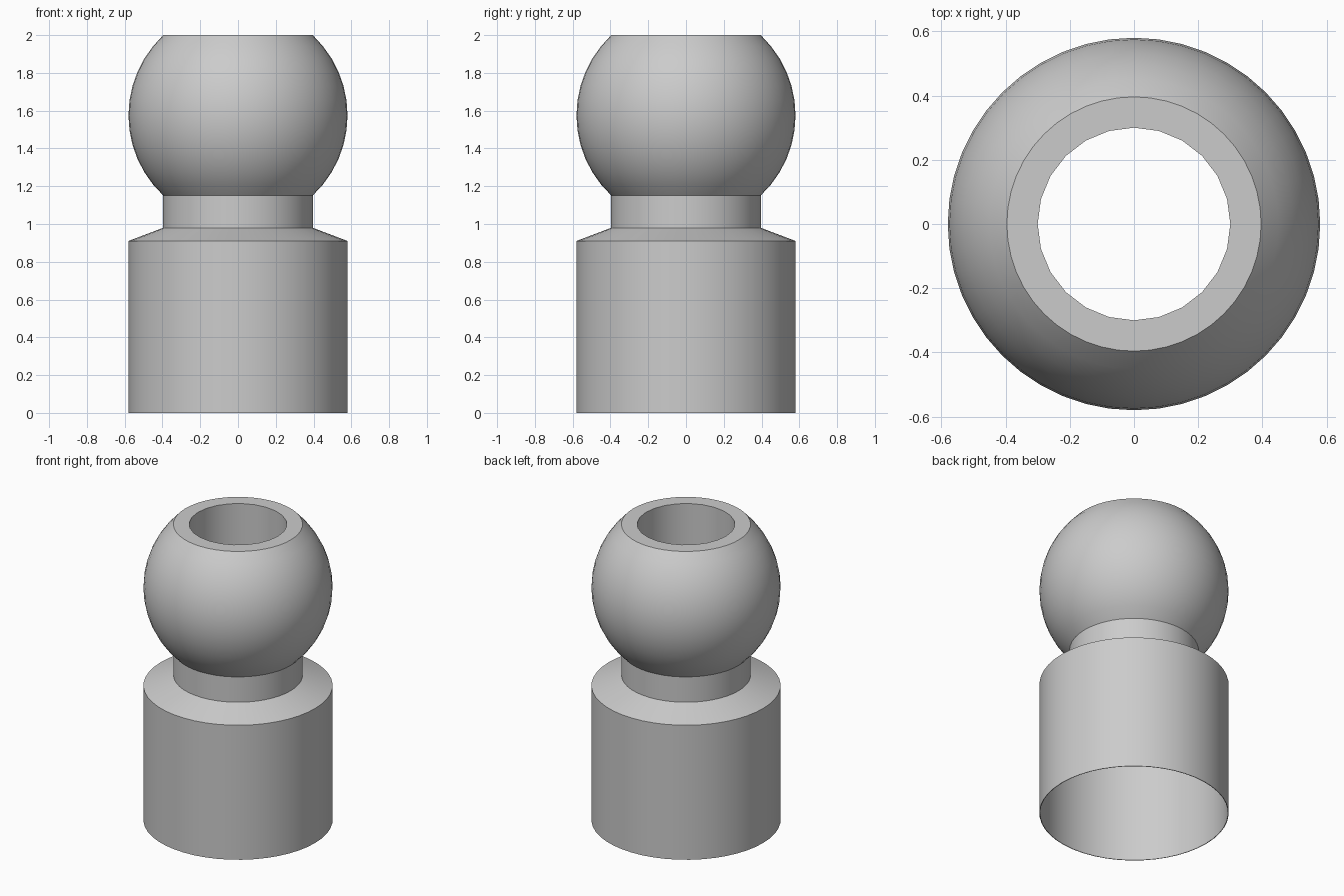
import bpy, bmesh, math

cube = bpy.data.objects.get("Cube")
if cube:
    bpy.data.objects.remove(cube, do_unlink=True)

grey = bpy.data.materials.new("plain_grey")
grey.use_nodes = True
grey.diffuse_color = (0.6, 0.6, 0.6, 1)
grey.node_tree.nodes["Principled BSDF"].inputs["Base Color"].default_value = (0.6, 0.6, 0.6, 1)


def lathe(name, profile, sides):
    """Closed solid turned around z from (radius, height) points, bottom to top."""
    bm = bmesh.new()
    rings = []
    for r, z in profile:
        rings.append([bm.verts.new((r * math.cos(math.tau * i / sides),
                                    r * math.sin(math.tau * i / sides), z))
                      for i in range(sides)])
    for low, high in zip(rings, rings[1:]):
        for i in range(sides):
            j = (i + 1) % sides
            bm.faces.new((low[i], low[j], high[j], high[i]))
    bm.faces.new(rings[0][::-1])
    bm.faces.new(rings[-1])
    mesh = bpy.data.meshes.new(name)
    bm.to_mesh(mesh)
    bm.free()
    mesh.materials.append(grey)
    obj = bpy.data.objects.new(name, mesh)
    bpy.context.collection.objects.link(obj)
    return obj


# Outer form: sleeve, sloping shoulder, neck and truncated ball
radius, neck, ball_z = 0.58, 0.396, 1.575
half = math.acos(neck / radius)
steps = 12
profile = [(radius, 0), (radius, 0.91), (neck, 0.98)]
for k in range(steps + 1):
    a = -half + 2 * half * k / steps
    profile.append((radius * math.cos(a), ball_z + radius * math.sin(a)))
profile[-1] = (neck, 2.0)
body = lathe("ball_joint_connector", profile, 48)

# Hollow thin-walled sleeve and the narrower bore through the ball
cutters = [
    lathe("sleeve_cavity_cutter", [(radius - 0.004, -0.2), (radius - 0.004, 0.84)], 48),
    lathe("bore_cutter", [(0.3, 0.5), (0.3, 2.2)], 24),
]
bpy.ops.object.select_all(action='DESELECT')
body.select_set(True)
bpy.context.view_layer.objects.active = body
for cutter in cutters:
    cutter.hide_render = True
    mod = body.modifiers.new("hollow", 'BOOLEAN')
    mod.operation = 'DIFFERENCE'
    mod.solver = 'EXACT'
    mod.object = cutter
    bpy.ops.object.modifier_apply(modifier=mod.name)
    bpy.data.objects.remove(cutter, do_unlink=True)

bpy.ops.object.shade_smooth_by_angle(angle=math.radians(30))
